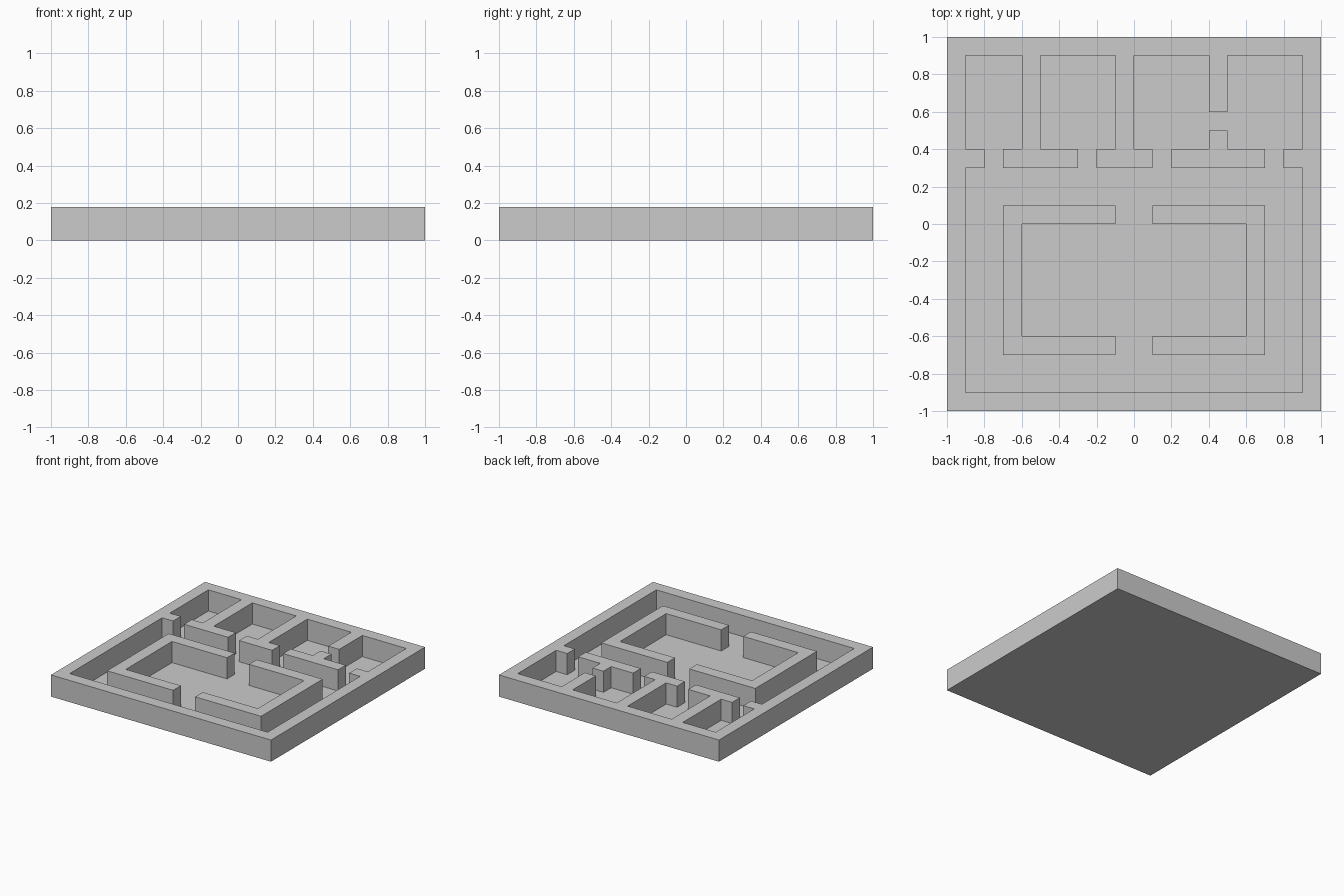
import bpy
import bmesh

if "Cube" in bpy.data.objects:
    bpy.data.objects.remove(bpy.data.objects["Cube"])

HEIGHT = 0.178


def extrude_plan(name, loops, z0, z1):
    """Fill closed plan outlines (outer loop plus holes) and raise them."""
    bm = bmesh.new()
    edges = []
    for loop in loops:
        vs = [bm.verts.new((x, y, z0)) for x, y in loop]
        edges += [bm.edges.new((a, b)) for a, b in zip(vs, vs[1:] + vs[:1])]
    bmesh.ops.triangle_fill(bm, edges=edges, use_beauty=True)
    ext = bmesh.ops.extrude_face_region(bm, geom=bm.faces[:])
    top = [g for g in ext["geom"] if isinstance(g, bmesh.types.BMVert)]
    bmesh.ops.translate(bm, verts=top, vec=(0, 0, z1 - z0))
    bmesh.ops.recalc_face_normals(bm, faces=bm.faces[:])
    mesh = bpy.data.meshes.new(name)
    bm.to_mesh(mesh)
    bm.free()
    obj = bpy.data.objects.new(name, mesh)
    bpy.context.collection.objects.link(obj)
    return obj


def rect(x0, y0, x1, y1):
    return [(x0, y0), (x1, y0), (x1, y1), (x0, y1)]


def t_wall(stem, x0, x1):
    """Partition hanging from the back wall, ending in a cross bar."""
    return [(stem, .9), (stem, .4), (x0, .4), (x0, .3), (x1, .3), (x1, .4),
            (stem + .1, .4), (stem + .1, .9)]


# Thin floor, tucked under the outer walls
extrude_plan("floor", [rect(-.95, -.95, .95, .95)], 0, 0.004)

# Outer walls with door stubs and the attached room partitions
left_side = [(-.9, -.9), (-.9, .3), (-.8, .3), (-.8, .4), (-.9, .4), (-.9, .9)]
right_side = [(-x, y) for x, y in reversed(left_side)]
back_stub = [(.4, .9), (.4, .6), (.5, .6), (.5, .9)]
interior = (left_side + t_wall(-.6, -.7, -.3) + t_wall(-.1, -.2, .1)
            + back_stub + right_side)
extrude_plan("outer_walls", [rect(-1, -1, 1, 1), interior], 0, HEIGHT)

# Free-standing partition with a short door stub
extrude_plan("free_partition", [[(.2, .3), (.7, .3), (.7, .4), (.5, .4),
                                 (.5, .5), (.4, .5), (.4, .4), (.2, .4)]],
             0, HEIGHT)

# Central hall: one C-shaped wall mirrored to the other side
hall = extrude_plan("hall_walls", [[(-.7, .1), (-.1, .1), (-.1, 0), (-.6, 0),
                                    (-.6, -.6), (-.1, -.6), (-.1, -.7),
                                    (-.7, -.7)]], 0, HEIGHT)
hall.modifiers.new("mirror", 'MIRROR').use_axis = (True, False, False)
